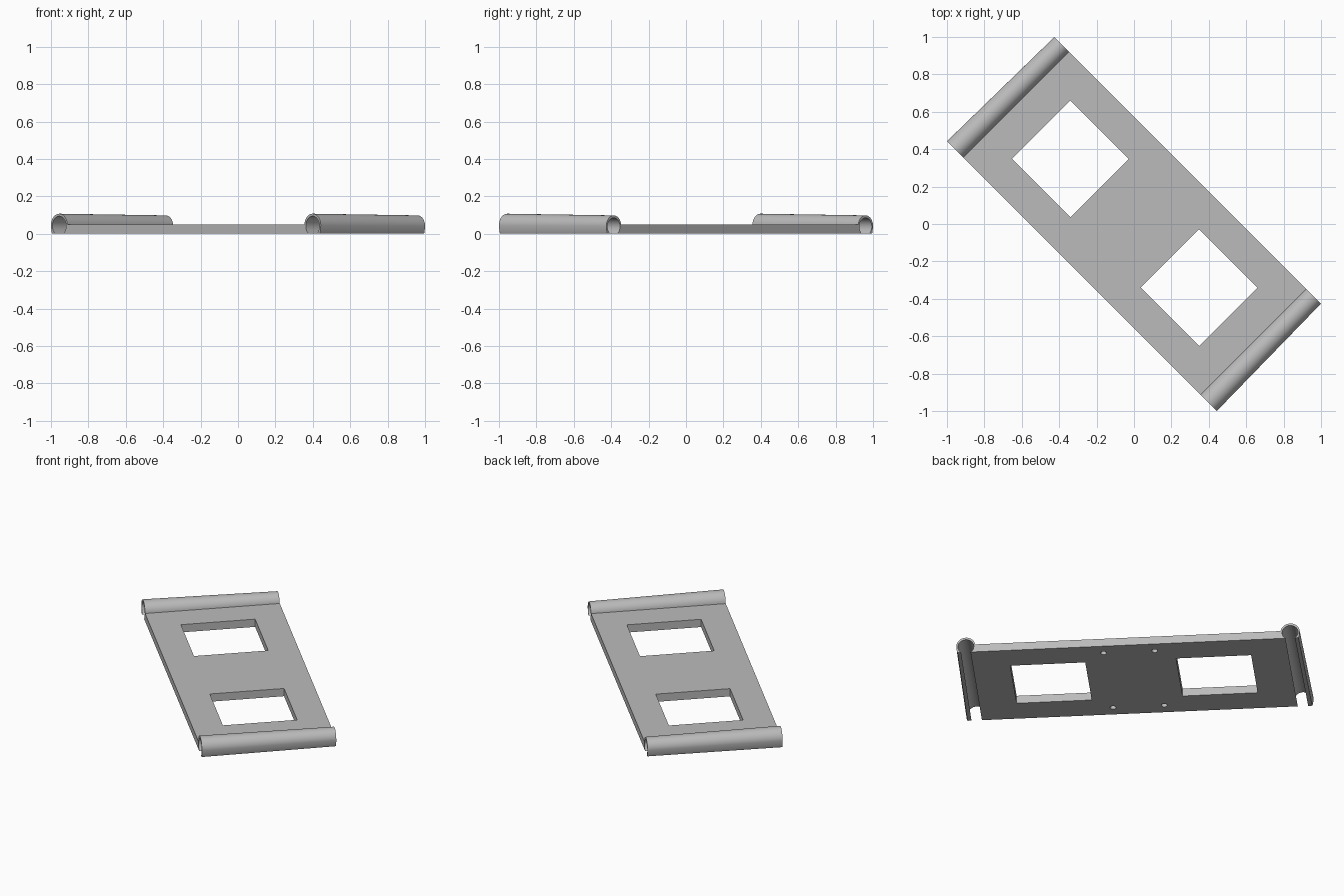
import bpy
import bmesh
from math import sin, cos, acos, pi
from mathutils import Matrix

cube = bpy.data.objects.get("Cube")
if cube:
    bpy.data.objects.remove(cube, do_unlink=True)

PLATE_TOP = 0.05
STEPS = 24

grey = bpy.data.materials.new("plain_grey")
grey.use_nodes = True
colour = (0.5, 0.5, 0.5, 1)
grey.diffuse_color = colour
grey.node_tree.nodes["Principled BSDF"].inputs["Base Color"].default_value = colour


def arc(cx, cz, r, start, end):
    angles = [start + (end - start) * i / STEPS for i in range(STEPS + 1)]
    return [(cx + r * cos(a), cz + r * sin(a)) for a in angles]


def section(centre, outer_r, top, bore_r, bore_z):
    """Right half of the cross-section: plate edge, open bore, curled lip."""
    dip = acos(bore_z / bore_r)
    bore = arc(centre, bore_z, bore_r, 1.5 * pi - dip, -pi / 2 + dip)
    outer_z = top - outer_r
    lip = arc(centre, outer_z, outer_r, 0, pi)[:-1]
    foot = [(centre + 0.87 * outer_r, 0), (centre + 0.95 * outer_r, outer_z / 3)]
    return bore + foot + lip + [(centre - outer_r, PLATE_TOP)]


# Plate with a curled, slightly tapering sleeve at each end
bm = bmesh.new()
rings = []
for y, half in ((-0.394, section(0.958, 0.062, 0.107, 0.052, 0.042)),
                (0.406, section(0.952, 0.056, 0.098, 0.047, 0.038))):
    outline = half + [(-x, z) for x, z in reversed(half)]
    rings.append([bm.verts.new((x, y, z)) for x, z in outline])
near, far = rings
for i in range(len(near)):
    j = (i + 1) % len(near)
    bm.faces.new((near[i], near[j], far[j], far[i]))
bm.faces.new(near)
bm.faces.new(far)
bmesh.ops.recalc_face_normals(bm, faces=bm.faces)
mesh = bpy.data.meshes.new("sleeved_plate")
bm.to_mesh(mesh)
bm.free()
plate = bpy.data.objects.new("sleeved_plate", mesh)
bpy.context.collection.objects.link(plate)
mesh.materials.append(grey)

# Cutters: two square windows and four blind holes in the underside
cutters = []
for side in (-1, 1):
    bpy.ops.mesh.primitive_cube_add(size=0.441, location=(0.487 * side, 0.006, 0))
    cutters.append(bpy.context.object)
    for end in (-1, 1):
        bpy.ops.mesh.primitive_cylinder_add(
            vertices=20, radius=0.018, depth=0.06,
            location=(0.15 * side, 0.006 + 0.32 * end, 0))
        cutters.append(bpy.context.object)

bpy.context.view_layer.objects.active = plate
for cutter in cutters:
    cutter.data.materials.append(grey)
    mod = plate.modifiers.new("cut", "BOOLEAN")
    mod.operation = "DIFFERENCE"
    mod.solver = "EXACT"
    mod.object = cutter
    bpy.ops.object.modifier_apply(modifier=mod.name)
    bpy.data.objects.remove(cutter, do_unlink=True)

# Turn the part diagonally and keep its edges sharp
plate.data.transform(Matrix.Rotation(-pi / 4, 4, "Z"))
bpy.ops.object.select_all(action="DESELECT")
plate.select_set(True)
bpy.ops.object.shade_smooth_by_angle(angle=pi / 6)
